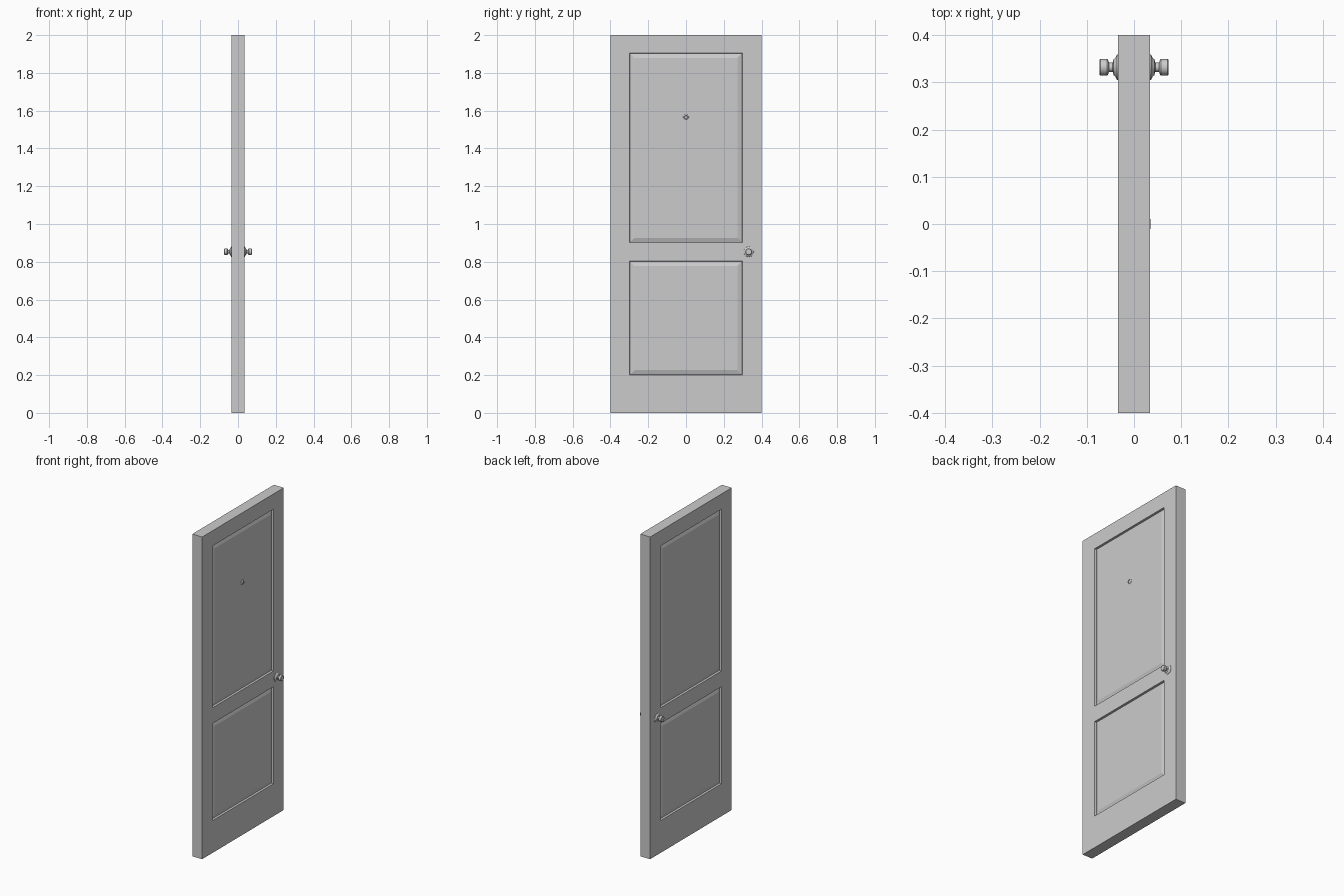
import bpy, bmesh, math
from mathutils import Matrix, Vector

if "Cube" in bpy.data.objects:
    bpy.data.objects.remove(bpy.data.objects["Cube"])

HALF = 0.034          # half the slab thickness
GROOVE = 0.012        # depth of the groove around each panel
RISE = 0.008          # how far the panel field rises out of the groove


def make_object(name, bm):
    mesh = bpy.data.meshes.new(name)
    bm.to_mesh(mesh)
    bm.free()
    obj = bpy.data.objects.new(name, mesh)
    bpy.context.collection.objects.link(obj)
    return obj


def mirror_x(obj):
    mod = obj.modifiers.new("mirror", 'MIRROR')
    mod.use_axis = (True, False, False)
    mod.merge_threshold = 0.0001


def smooth(obj, angle=30):
    bpy.ops.object.select_all(action='DESELECT')
    obj.select_set(True)
    bpy.context.view_layer.objects.active = obj
    bpy.ops.object.shade_smooth_by_angle(angle=math.radians(angle))


def lathe_x(name, profile, y, z, sides):
    """Spin (x, radius) points around an axis along x."""
    bm = bmesh.new()
    rings = []
    for x, r in profile:
        rings.append([bm.verts.new((x, y + r * math.cos(a), z + r * math.sin(a)))
                      for a in (2 * math.pi * i / sides for i in range(sides))])
    for a, b in zip(rings, rings[1:]):
        for i in range(sides):
            j = (i + 1) % sides
            bm.faces.new((a[i], a[j], b[j], b[i]))
    bm.faces.new(rings[-1])
    bm.faces.new(rings[0][::-1])
    bmesh.ops.recalc_face_normals(bm, faces=bm.faces)
    return make_object(name, bm)


# door slab: one half as a grid of stiles, rails and panels
ys = [-0.4, -0.298, 0.298, 0.4]
zs = [0, 0.201, 0.803, 0.901, 1.905, 2.0]
bm = bmesh.new()
grid = [[bm.verts.new((HALF, y, z)) for z in zs] for y in ys]
panels = []
for i in range(len(ys) - 1):
    for j in range(len(zs) - 1):
        f = bm.faces.new((grid[i][j], grid[i + 1][j], grid[i + 1][j + 1], grid[i][j + 1]))
        if i == 1 and j in (1, 3):
            panels.append(f)

# side walls back to the mirror plane
border = [e for e in bm.edges if e.is_boundary]
walls = bmesh.ops.extrude_edge_only(bm, edges=border)["geom"]
for v in walls:
    if isinstance(v, bmesh.types.BMVert):
        v.co.x = 0

# raised panels: step down into the groove, then slope back up to the field
for f in panels:
    bmesh.ops.inset_region(bm, faces=[f], thickness=0.003)
    for v in f.verts:
        v.co.x = HALF - GROOVE
    bmesh.ops.inset_region(bm, faces=[f], thickness=0.033)
    for v in f.verts:
        v.co.x = HALF - GROOVE + RISE
bmesh.ops.recalc_face_normals(bm, faces=bm.faces)
if panels[0].normal.x < 0:
    bmesh.ops.reverse_faces(bm, faces=bm.faces)
door = make_object("door_slab", bm)
mirror_x(door)

# door knobs on both sides: rosette, neck and head
knob = lathe_x("door_knob", [
    (0.030, 0.028), (0.036, 0.027), (0.040, 0.019), (0.043, 0.017),
    (0.045, 0.010), (0.053, 0.010), (0.055, 0.016), (0.057, 0.0175),
    (0.071, 0.0175), (0.073, 0.0155)], 0.332, 0.853, 24)
mirror_x(knob)
smooth(knob)

# peephole on one side only
peephole = lathe_x("peephole", [
    (0.027, 0.016), (0.032, 0.015), (0.035, 0.010),
    (0.033, 0.008)], 0, 1.565, 16)
smooth(peephole)
